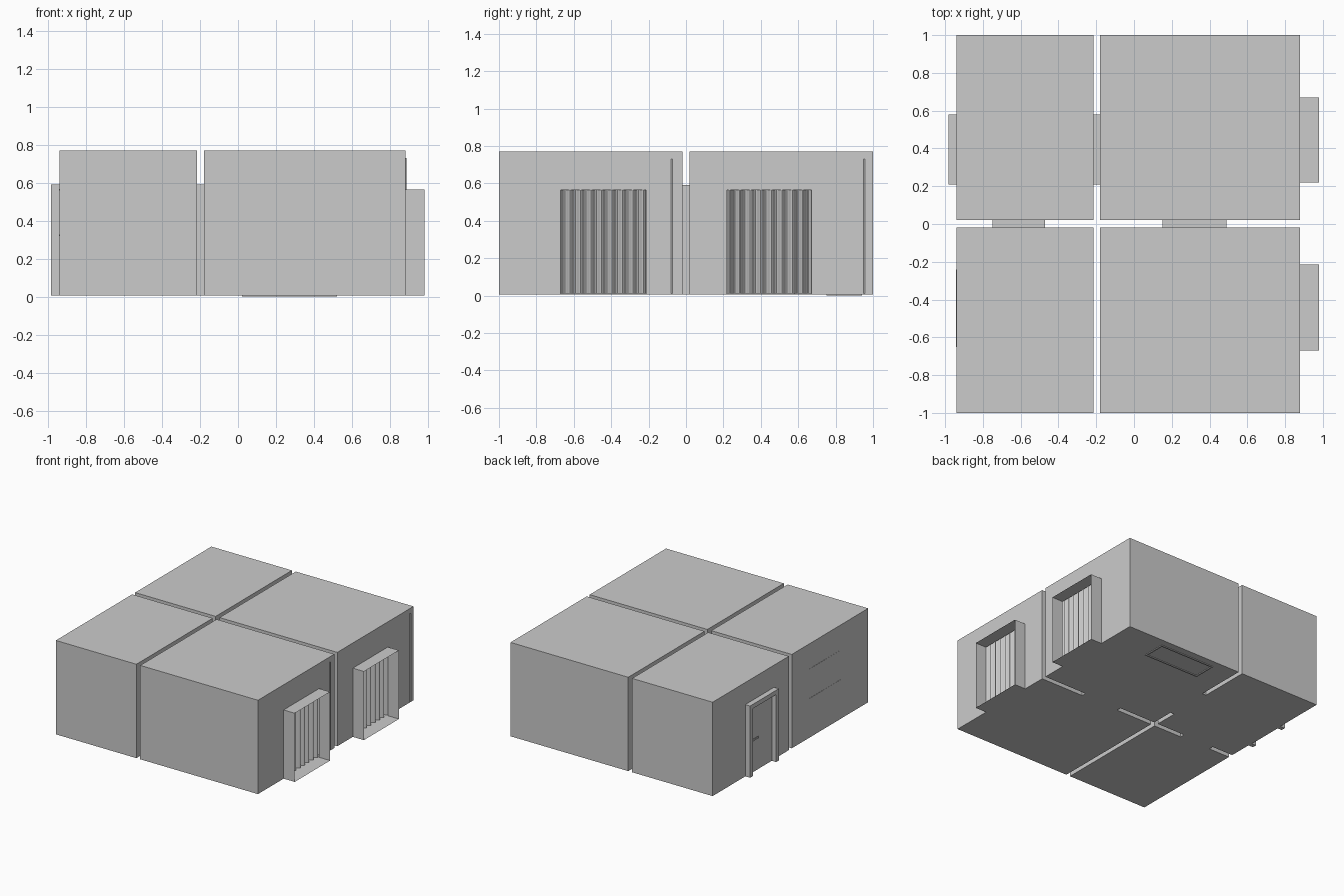
import bpy, bmesh, math
from mathutils import Vector

if "Cube" in bpy.data.objects:
    bpy.data.objects.remove(bpy.data.objects["Cube"])

Z0, ZT = 0.006, 0.77


def finish(bm, name):
    me = bpy.data.meshes.new(name)
    bm.to_mesh(me)
    bm.free()
    ob = bpy.data.objects.new(name, me)
    bpy.context.collection.objects.link(ob)
    return ob


def box(name, x0, x1, y0, y1, z0, z1):
    bm = bmesh.new()
    bmesh.ops.create_cube(bm, size=1)
    for v in bm.verts:
        v.co = Vector(((x0 + x1) / 2 + v.co.x * (x1 - x0),
                       (y0 + y1) / 2 + v.co.y * (y1 - y0),
                       (z0 + z1) / 2 + v.co.z * (z1 - z0)))
    return finish(bm, name)


def shell(name, boxes, is_open):
    """Outer skin of a union of boxes, leaving out faces where is_open(centre)."""
    cuts = [sorted({b[2 * a + s] for b in boxes for s in (0, 1)}) for a in range(3)]

    def filled(idx):
        if any(i < 0 or i >= len(cuts[a]) - 1 for a, i in enumerate(idx)):
            return False
        c = [(cuts[a][i] + cuts[a][i + 1]) / 2 for a, i in enumerate(idx)]
        return any(all(b[2 * a] < c[a] < b[2 * a + 1] for a in range(3)) for b in boxes)

    bm = bmesh.new()
    n = [len(c) - 1 for c in cuts]
    for i in range(n[0]):
        for j in range(n[1]):
            for k in range(n[2]):
                idx = (i, j, k)
                if not filled(idx):
                    continue
                for a in range(3):
                    for s in (0, 1):
                        nb = list(idx)
                        nb[a] += 2 * s - 1
                        if filled(nb):
                            continue
                        u, w = (a + 1) % 3, (a + 2) % 3
                        quad = []
                        for du, dw in ((0, 0), (1, 0), (1, 1), (0, 1)):
                            p = [0, 0, 0]
                            p[a] = cuts[a][idx[a] + s]
                            p[u] = cuts[u][idx[u] + du]
                            p[w] = cuts[w][idx[w] + dw]
                            quad.append(Vector(p))
                        if is_open(sum(quad, Vector()) / 4):
                            continue
                        if not s:
                            quad.reverse()
                        bm.faces.new([bm.verts.new(p) for p in quad])
    bmesh.ops.remove_doubles(bm, verts=bm.verts, dist=1e-5)
    bmesh.ops.dissolve_limit(bm, angle_limit=0.01, verts=bm.verts, edges=bm.edges)
    return finish(bm, name)


# Four rooms, three doorways and two window recesses open to the right
rooms = [(x0, x1, y0, y1, Z0, ZT)
         for x0, x1 in ((-0.94, -0.215), (-0.18, 0.88))
         for y0, y1 in ((-1, -0.018), (0.02, 1))]
doorways = [(-0.215, -0.18, 0.21, 0.58, Z0, 0.59),
            (-0.75, -0.47, -0.018, 0.02, Z0, 0.59),
            (0.15, 0.49, -0.018, 0.02, Z0, 0.59)]
windows = [(0.88, 0.98, 0.22, 0.67, Z0, 0.565),
           (0.88, 0.98, -0.67, -0.215, Z0, 0.565)]
shell("room_walls", rooms + doorways + windows, lambda c: c.x > 0.979)


# Pleated curtains whose last fold pokes through the wall
def curtain(name, y0, y1):
    bm = bmesh.new()
    steps = 192
    cols = []
    for i in range(steps + 1):
        t = i / steps
        y = y0 + (y1 - y0) * t
        x = 0.86 + 0.018 * math.sin(2 * math.pi * (y - y0) / 0.056)
        if i >= steps - 2:
            x = 0.878 + 0.004 * (i - steps + 2)
        cols.append([bm.verts.new((x, y, z)) for z in (0.01, 0.73)])
    for a, b in zip(cols, cols[1:]):
        bm.faces.new((a[0], b[0], b[1], a[1]))
    ob = finish(bm, name)
    bpy.context.view_layer.objects.active = ob
    ob.select_set(True)
    bpy.ops.object.shade_smooth_by_angle(angle=math.radians(40))
    ob.select_set(False)


curtain("back_curtain", 0.05, 0.957)
curtain("front_curtain", -0.97, -0.073)

# Entrance door on the left wall: jambs, lintel, leaf and handle
for i, y in enumerate((0.21, 0.545)):
    box(f"door_jamb_{i + 1}", -0.983, -0.93, y, y + 0.035, Z0, 0.59)
box("door_lintel", -0.983, -0.93, 0.245, 0.545, 0.555, 0.59)
box("door_leaf", -0.944, -0.93, 0.245, 0.545, Z0, 0.555)
box("handle_stem", -0.962, -0.944, 0.515, 0.525, 0.275, 0.285)
box("handle_lever", -0.968, -0.96, 0.445, 0.525, 0.275, 0.287)

# Picture rails just breaking through the left wall
for i, z in enumerate((0.32, 0.56)):
    box(f"picture_rail_{i + 1}", -0.9415, -0.925, -0.65, -0.24, z, z + 0.006)

# Low furniture base showing under the back right room
for i, y in enumerate((0.75, 0.93)):
    box(f"base_long_{i + 1}", 0.02, 0.52, y, y + 0.012, 0.0, 0.03)
for i, x in enumerate((0.02, 0.508)):
    box(f"base_short_{i + 1}", x, x + 0.012, 0.762, 0.93, 0.0, 0.03)
